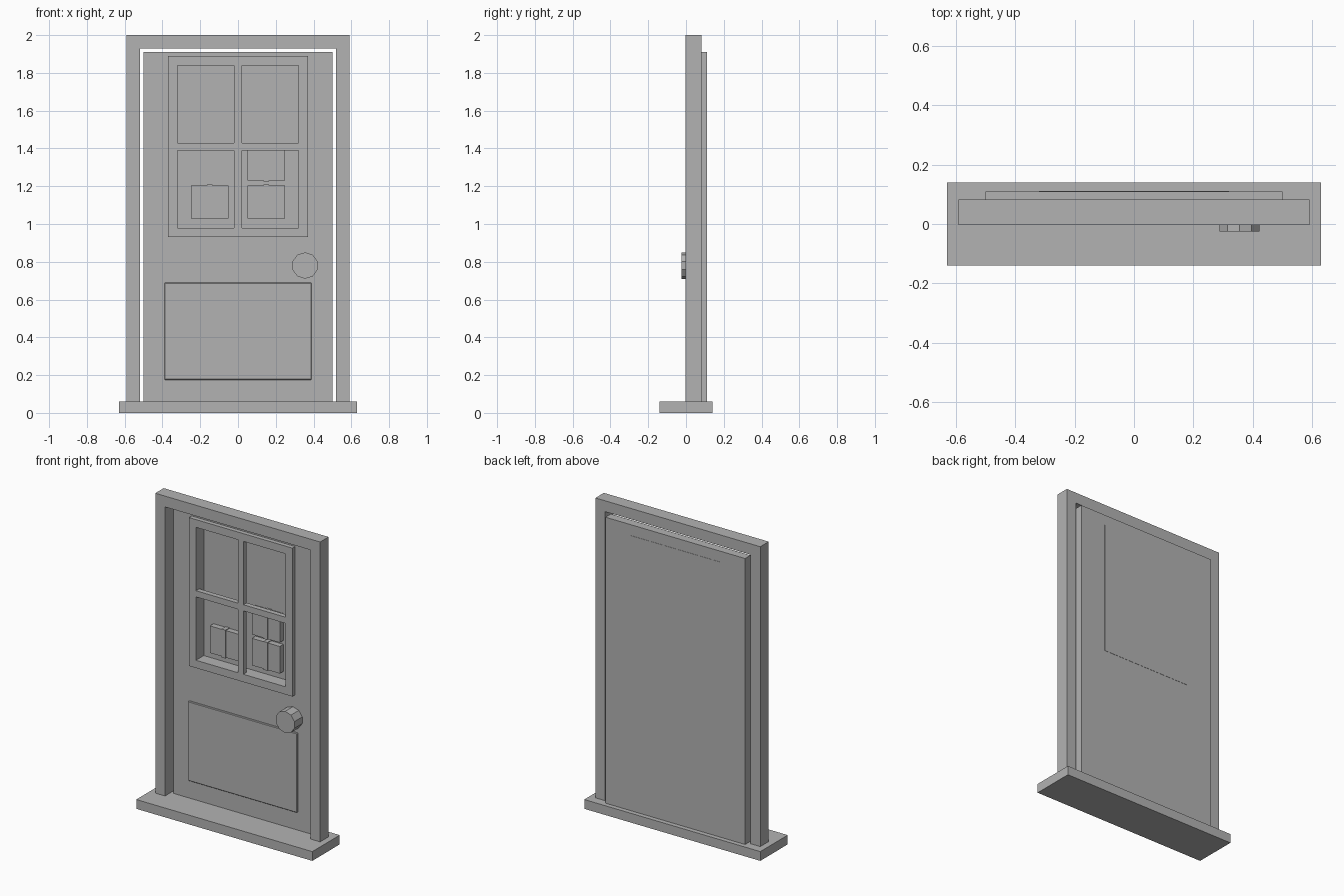
import bpy
import bmesh
from math import pi
from mathutils import Matrix

if "Cube" in bpy.data.objects:
    bpy.data.objects.remove(bpy.data.objects["Cube"])

GREY = (0.45, 0.45, 0.45, 1)
paint = bpy.data.materials.new("plain_grey")
paint.use_nodes = True
paint.diffuse_color = GREY
paint.node_tree.nodes["Principled BSDF"].inputs["Base Color"].default_value = GREY


def finish(name, bm):
    bmesh.ops.recalc_face_normals(bm, faces=bm.faces)
    mesh = bpy.data.meshes.new(name)
    bm.to_mesh(mesh)
    bm.free()
    mesh.materials.append(paint)
    obj = bpy.data.objects.new(name, mesh)
    bpy.context.collection.objects.link(obj)
    return obj


def extrude(name, profile, y0, y1):
    """Solid from an x-z outline, pushed back from y0 to y1."""
    bm = bmesh.new()
    face = bm.faces.new([bm.verts.new((x, y0, z)) for x, z in profile])
    out = bmesh.ops.extrude_face_region(bm, geom=[face])
    moved = [v for v in out["geom"] if isinstance(v, bmesh.types.BMVert)]
    bmesh.ops.translate(bm, verts=moved, vec=(0, y1 - y0, 0))
    return finish(name, bm)


def corners(x0, x1, z0, z1):
    return [(x0, z0), (x1, z0), (x1, z1), (x0, z1)]


def box(name, x0, x1, y0, y1, z0, z1):
    return extrude(name, corners(x0, x1, z0, z1), y0, y1)


def ring(name, outer, inner, y0, y1):
    """Rectangular slab with a rectangular opening."""
    bm = bmesh.new()
    loops = [[bm.verts.new((x, y, z)) for x, z in corners(*rect)]
             for rect, y in ((outer, y0), (outer, y1), (inner, y1), (inner, y0))]
    for a, b in zip(loops, loops[1:] + loops[:1]):
        for i in range(4):
            j = (i + 1) % 4
            bm.faces.new((a[i], a[j], b[j], b[i]))
    return finish(name, bm)


# Threshold and door frame
FLOOR = 0.06
box("threshold", -0.63, 0.63, -0.14, 0.14, 0, FLOOR)
half = [(0.59, FLOOR), (0.59, 2), (0.52, 1.93), (0.52, FLOOR)]
(foot, top, inner_top, inner_foot) = half
path = [foot, top] + [(-x, z) for x, z in (top, foot, inner_foot, inner_top)]
extrude("door_frame", path + [inner_top, inner_foot], -0.003, 0.083)

# Door leaf with its window opening
opening = (-0.32, 0.32, 0.98, 1.84)
ring("door", (-0.5, 0.5, FLOOR, 1.91), opening, 0.055, 0.11)

# Window surround, crossing bars and back pane
ring("window_surround", (-0.37, 0.37, 0.93, 1.89), opening, 0.027, 0.055)
box("window_upright_bar", -0.02, 0.02, 0.027, 0.06, 0.98, 1.84)
for side, x in (("right", -0.32), ("left", 0.02)):
    box(side + "_window_cross_bar", x, x + 0.3, 0.027, 0.06, 1.39, 1.43)
box("window_pane", -0.32, 0.32, 0.107, 0.1115, 0.98, 1.84)

# Banded parcels behind the lower panes
for name, x, z in (("right_parcel", -0.15, 1.03),
                   ("left_lower_parcel", 0.15, 1.03),
                   ("left_upper_parcel", 0.15, 1.23)):
    box(name, x - 0.1, x + 0.1, 0.07, 0.108, z, z + 0.175)
    box(name + "_band", x - 0.014, x + 0.014, 0.066, 0.108, z - 0.004, z + 0.179)

# Raised lower panel with a fine chamfer
panel = box("lower_panel", -0.39, 0.39, 0.045, 0.06, 0.175, 0.69)
chamfer = panel.modifiers.new("chamfer", "BEVEL")
chamfer.width = 0.004
chamfer.segments = 1

# Ten-sided door knob
bm = bmesh.new()
bmesh.ops.create_cone(bm, cap_ends=True, segments=10, radius1=0.07, radius2=0.07,
                      depth=0.085,
                      matrix=Matrix.Translation((0.355, 0.0175, 0.78))
                      @ Matrix.Rotation(pi / 2, 4, "X"))
finish("door_knob", bm)
